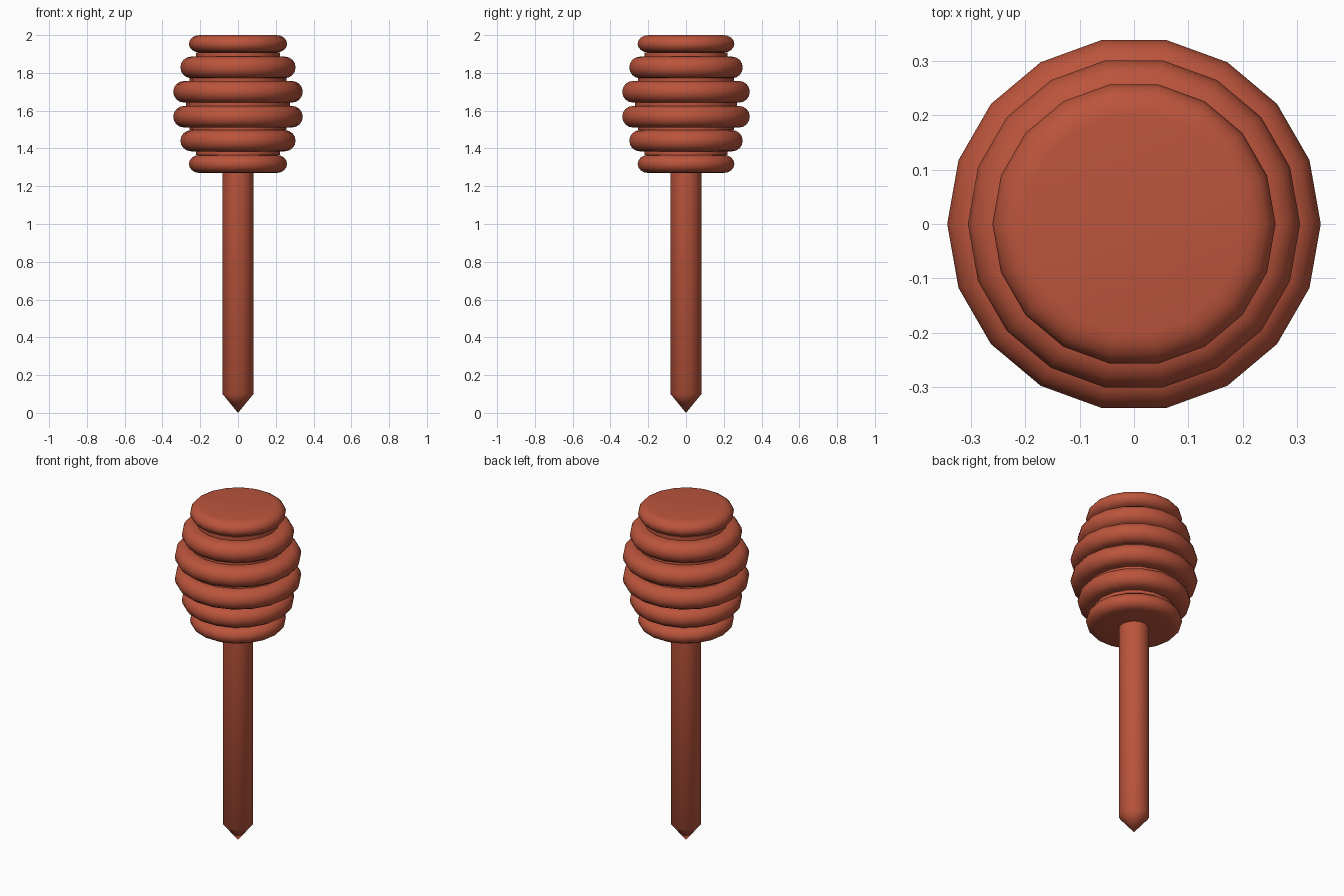
import bpy, bmesh, math

if "Cube" in bpy.data.objects:
    bpy.data.objects.remove(bpy.data.objects["Cube"])

mat = bpy.data.materials.new("red_wood")
mat.diffuse_color = (0.50, 0.09, 0.045, 1)
mat.use_nodes = True
mat.node_tree.nodes["Principled BSDF"].inputs["Base Color"].default_value = mat.diffuse_color


def lathe(name, profile, sides):
    """Revolve (radius, z) points, listed bottom to top, around the z axis."""
    bm = bmesh.new()
    rows = []
    for r, z in profile:
        if r == 0:
            rows.append([bm.verts.new((0, 0, z))] * sides)
        else:
            rows.append([bm.verts.new((r * math.cos(2 * math.pi * i / sides),
                                       r * math.sin(2 * math.pi * i / sides), z))
                         for i in range(sides)])
    for low, high in zip(rows, rows[1:]):
        for i in range(sides):
            j = (i + 1) % sides
            quad = [low[i], low[j], high[j], high[i]]
            bm.faces.new(list(dict.fromkeys(quad)))
    # flat caps on open ends
    if profile[0][0]:
        bm.faces.new(rows[0][::-1])
    if profile[-1][0]:
        bm.faces.new(rows[-1])
    mesh = bpy.data.meshes.new(name)
    bm.to_mesh(mesh)
    bm.free()
    obj = bpy.data.objects.new(name, mesh)
    bpy.context.collection.objects.link(obj)
    mesh.materials.append(mat)
    bpy.ops.object.select_all(action='DESELECT')
    obj.select_set(True)
    bpy.context.view_layer.objects.active = obj
    bpy.ops.object.shade_smooth_by_angle(angle=math.radians(40))
    return obj


# Head: six rounded ridges (outer radius, centre z, half height)
ridges = [(0.26, 1.318, 0.048), (0.305, 1.441, 0.056), (0.343, 1.568, 0.057),
          (0.343, 1.70, 0.057), (0.305, 1.829, 0.057), (0.26, 1.954, 0.046)]
# Core radius in each groove between ridges
grooves = [0.222, 0.258, 0.275, 0.258, 0.222]

profile = []
for k, (outer, z, half) in enumerate(ridges):
    bulge = 0.057
    if k:
        profile.append((grooves[k - 1], z - half))
    for s in range(9):
        a = math.pi * (s / 8 - 0.5)
        profile.append((outer - bulge + bulge * math.cos(a), z + half * math.sin(a)))
    if k < 5:
        profile.append((grooves[k], z + half))
lathe("dipper_head", profile, 18)

# Handle with its pointed tip
lathe("handle", [(0, 0), (0.082, 0.1), (0.082, 1.29)], 32)
